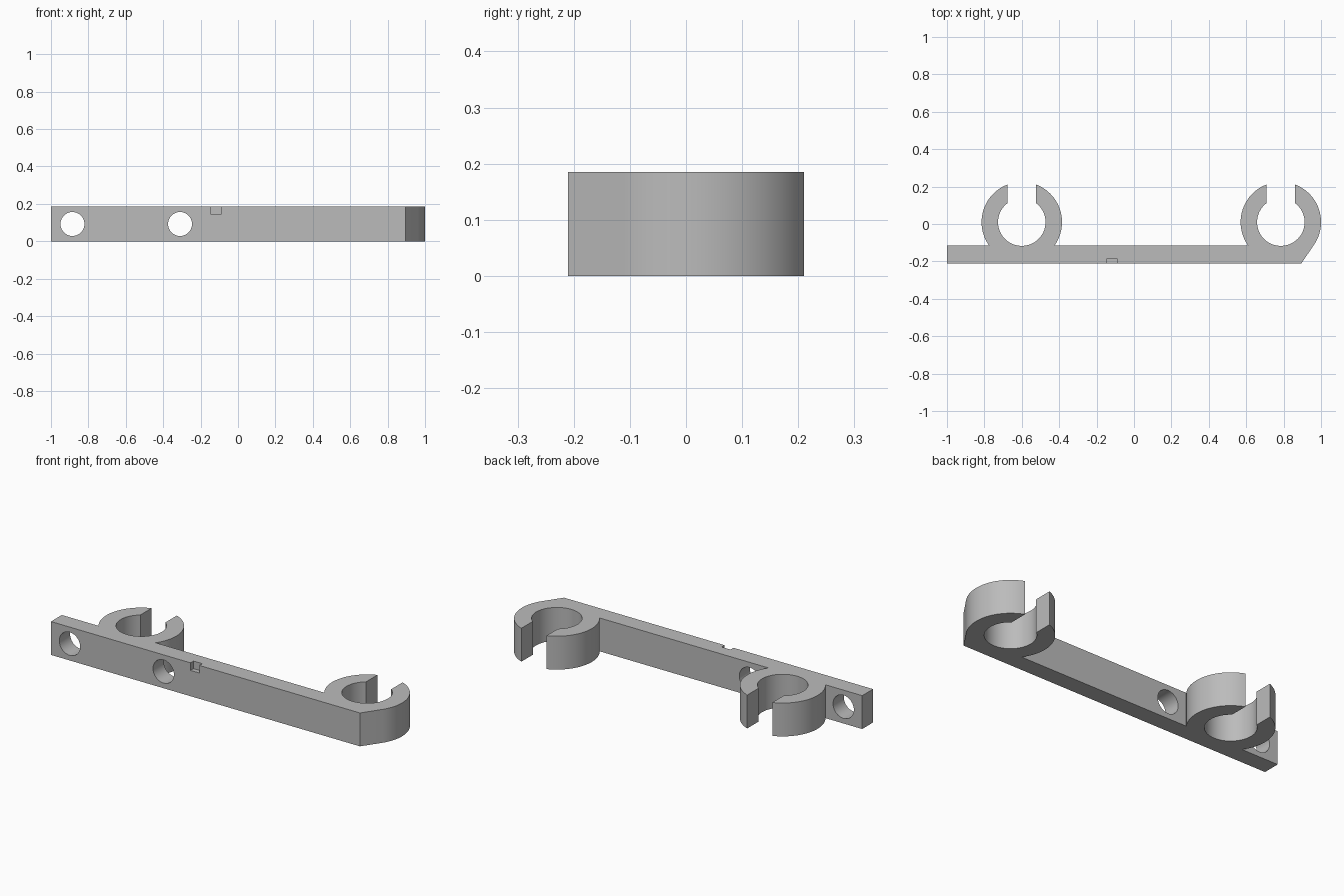
import bpy, bmesh, math
from math import sin, cos, asin, radians, sqrt, hypot, atan2, acos, pi

cube = bpy.data.objects.get("Cube")
if cube:
    bpy.data.objects.remove(cube, do_unlink=True)

HEIGHT = 0.185
FRONT, BACK = -0.21, -0.115       # bar faces
RING_Y, R_OUT, R_IN = 0.01, 0.215, 0.127
SLOT = 0.077                      # half width of the clip opening
CORNER = 0.895                    # where the bevelled end starts
RINGS = (0.785, -0.60)

grey = bpy.data.materials.new("grey plastic")
grey.use_nodes = True
grey.diffuse_color = (0.5, 0.5, 0.5, 1)
grey.node_tree.nodes["Principled BSDF"].inputs["Base Color"].default_value = grey.diffuse_color


def arc(cx, radius, start, end, steps):
    """Points on a circle around a ring centre."""
    angles = [start + (end - start) * i / steps for i in range(steps + 1)]
    return [(cx + radius * cos(a), RING_Y + radius * sin(a)) for a in angles]


def clip(cx, start):
    """Open ring outline, from the right root around to the left root."""
    root = asin((BACK - RING_Y) / R_OUT)
    tip, lip = acos(SLOT / R_OUT), acos(SLOT / R_IN)
    return (arc(cx, R_OUT, root if start is None else start, tip, 40)
            + arc(cx, R_IN, lip, -pi - lip, 72)
            + arc(cx, R_OUT, pi - tip, pi - root, 40))


# Bar and both clips as one extruded outline; the bevel is tangent to the end clip
dx, dy = CORNER - RINGS[0], FRONT - RING_Y
tangent = atan2(dy, dx) + acos(R_OUT / hypot(dx, dy))
outline = [(-1, FRONT), (CORNER, FRONT)]
outline += clip(RINGS[0], tangent) + clip(RINGS[1], None) + [(-1, BACK)]

bm = bmesh.new()
base = bm.faces.new([bm.verts.new((x, y, 0)) for x, y in outline])
top = bmesh.ops.extrude_face_region(bm, geom=[base])["geom"]
bmesh.ops.translate(bm, vec=(0, 0, HEIGHT),
                    verts=[v for v in top if isinstance(v, bmesh.types.BMVert)])
bmesh.ops.recalc_face_normals(bm, faces=bm.faces)
mesh = bpy.data.meshes.new("clip_bracket")
bm.to_mesh(mesh)
bm.free()
mesh.materials.append(grey)
bracket = bpy.data.objects.new("clip_bracket", mesh)
bpy.context.collection.objects.link(bracket)

# Cutters: two screw holes and a small notch in the top front edge
cutters = []
for x in (-0.885, -0.31):
    bpy.ops.mesh.primitive_cylinder_add(vertices=64, radius=0.064, depth=0.15,
                                        location=(x, (FRONT + BACK) / 2, HEIGHT / 2),
                                        rotation=(radians(90), 0, 0))
    bpy.context.object.name = "screw_hole_cutter"
    cutters.append(bpy.context.object)
bpy.ops.mesh.primitive_cube_add(size=1, location=(-0.117, FRONT, HEIGHT))
notch = bpy.context.object
notch.name = "notch_cutter"
notch.scale = (0.054, 0.052, 0.084)
cutters.append(notch)

bpy.ops.object.select_all(action="DESELECT")
bpy.context.view_layer.objects.active = bracket
bracket.select_set(True)
for cutter in cutters:
    cutter.hide_render = True
    mod = bracket.modifiers.new("cut", "BOOLEAN")
    mod.operation = "DIFFERENCE"
    mod.solver = "EXACT"
    mod.object = cutter
    bpy.ops.object.modifier_apply(modifier=mod.name)
for cutter in cutters:
    bpy.data.objects.remove(cutter, do_unlink=True)

bpy.ops.object.shade_smooth_by_angle(angle=radians(20))
